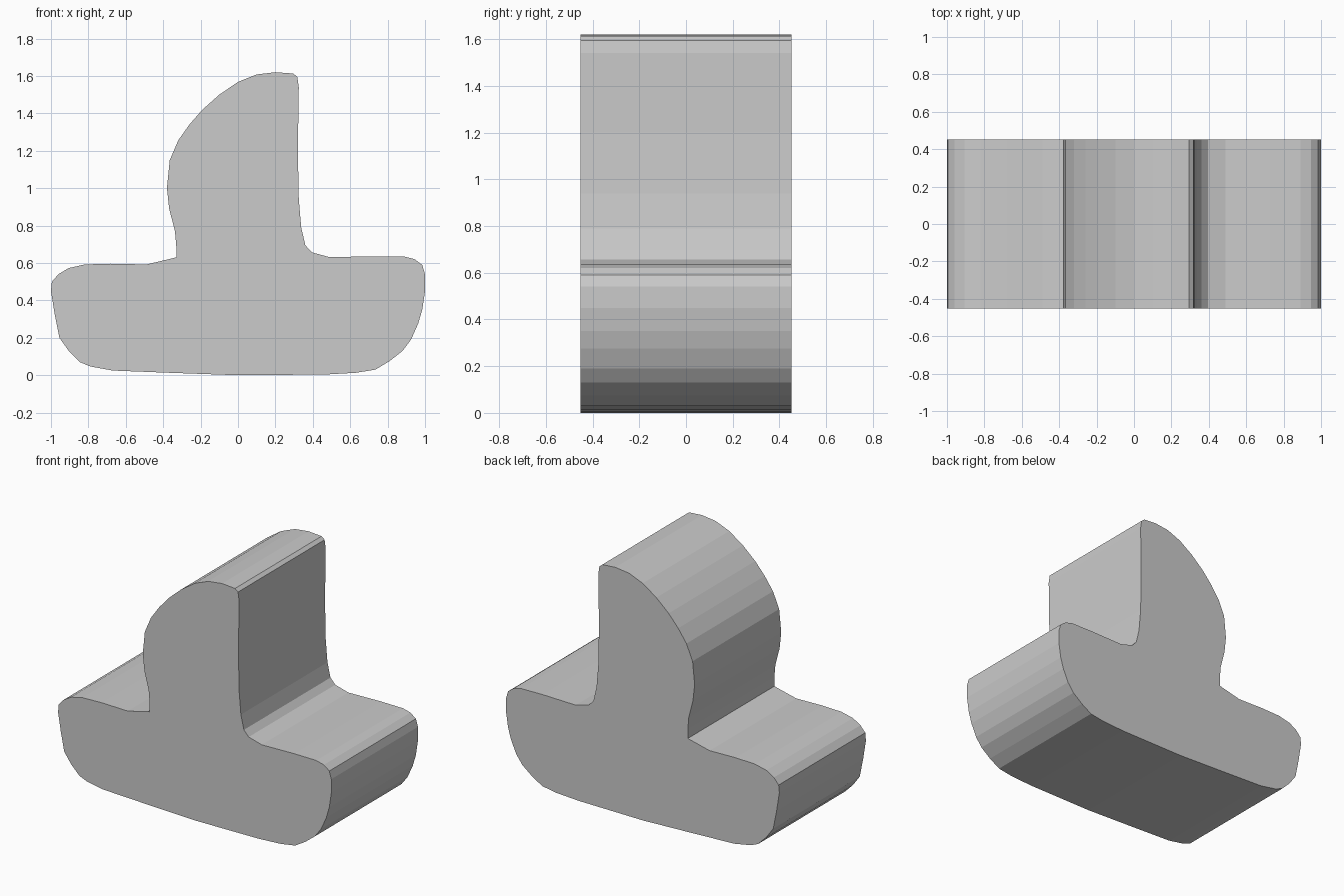
import bpy
import bmesh

DEPTH = 0.905

# silhouette in (x, z): hull left top, sail, hull right top, bow, keel, stern
PROFILE = [
    (-1.0, .45), (-.995, .50), (-.96, .54), (-.905, .573), (-.82, .592), (-.68, .596), (-.49, .592),
    (-.33, .63), (-.33, .69), (-.337, .77), (-.368, .89), (-.38, 1.0), (-.365, 1.15), (-.32, 1.255),
    (-.26, 1.34), (-.19, 1.42), (-.10, 1.50), (0, 1.568), (.10, 1.608), (.20, 1.62), (.295, 1.613),
    (.317, 1.595), (.325, 1.54), (.32, 1.20), (.325, .94), (.338, .79), (.36, .695), (.395, .657),
    (.49, .631), (.73, .636), (.89, .634), (.945, .62), (.985, .59), (1.0, .54), (1.0, .45),
    (.985, .35), (.963, .275), (.925, .19), (.88, .13), (.81, .075), (.735, .03), (.63, .013),
    (.47, .004), (0, 0), (-.39, .014), (-.67, .025), (-.79, .047), (-.845, .07), (-.905, .13),
    (-.955, .20), (-.98, .325),
]

# extrude the silhouette straight back into one solid block
bm = bmesh.new()
front = bm.faces.new([bm.verts.new((x, -DEPTH / 2, z)) for x, z in PROFILE])
result = bmesh.ops.extrude_face_region(bm, geom=[front], use_keep_orig=True)
back = [v for v in result["geom"] if isinstance(v, bmesh.types.BMVert)]
bmesh.ops.translate(bm, verts=back, vec=(0, DEPTH, 0))
bmesh.ops.recalc_face_normals(bm, faces=bm.faces)

mesh = bpy.data.meshes.new("boat_block")
bm.to_mesh(mesh)
bm.free()
boat = bpy.data.objects.new("boat_block", mesh)
bpy.context.collection.objects.link(boat)
